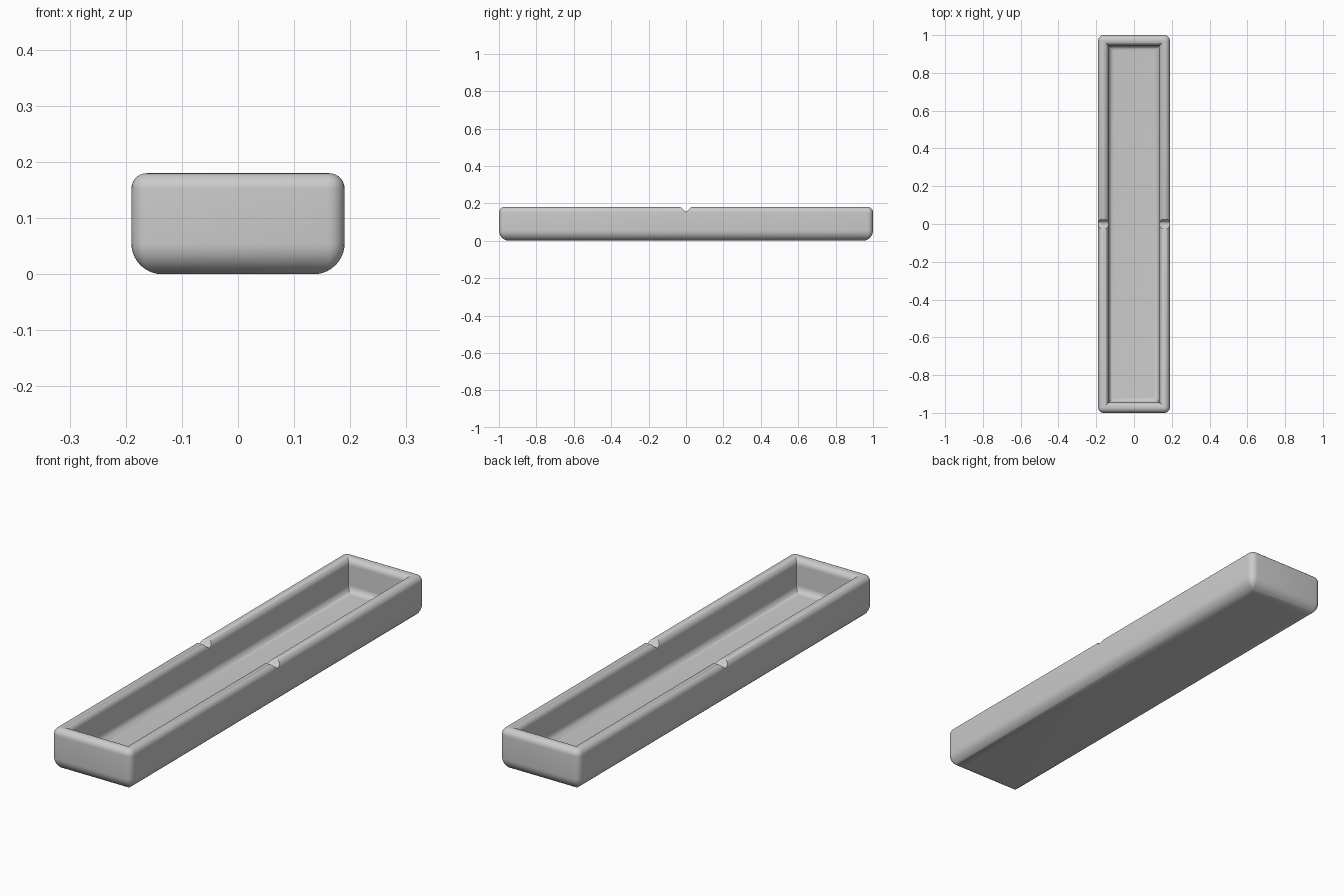
import bpy, bmesh, math

cube = bpy.data.objects.get("Cube")
if cube:
    bpy.data.objects.remove(cube, do_unlink=True)

HALF_X, HALF_Y, HEIGHT = 0.19, 1.0, 0.18
CORNER, WALL, FLOOR = 0.03, 0.055, 0.04
BASE_R, RIM_R, INNER_R = 0.055, WALL / 2, 0.028

grey = bpy.data.materials.new("light grey")
grey.use_nodes = True
grey.diffuse_color = (0.6, 0.6, 0.6, 1)
grey.node_tree.nodes["Principled BSDF"].inputs["Base Color"].default_value = (0.6, 0.6, 0.6, 1)


def arc(cx, cy, r, start, end, steps):
    """Points on a circular arc, angles in degrees."""
    angles = [math.radians(start + (end - start) * i / steps) for i in range(steps + 1)]
    return [(cx + r * math.cos(a), cy + r * math.sin(a)) for a in angles]


def add_object(name, bm):
    bmesh.ops.recalc_face_normals(bm, faces=bm.faces)
    mesh = bpy.data.meshes.new(name)
    bm.to_mesh(mesh)
    bm.free()
    mesh.materials.append(grey)
    obj = bpy.data.objects.new(name, mesh)
    bpy.context.collection.objects.link(obj)
    return obj


def ring(bm, inset, z):
    """Rounded rectangle offset inwards; corners become mitred past their radius."""
    r = max(CORNER - inset, 0)
    x, y = HALF_X - inset - r, HALF_Y - inset - r
    points = []
    for i, (sx, sy) in enumerate([(1, 1), (-1, 1), (-1, -1), (1, -1)]):
        points += arc(sx * x, sy * y, r, 90 * i, 90 * i + 90, 6)
    return [bm.verts.new((px, py, z)) for px, py in points]


# Wall section: underside, rounded base, rounded rim, inner wall, floor fillet
section = arc(BASE_R, BASE_R, BASE_R, 270, 180, 10)
section += arc(RIM_R, HEIGHT - RIM_R, RIM_R, 180, 0, 16)
section += arc(WALL + INNER_R, FLOOR + INNER_R, INNER_R, 180, 270, 8)

bm = bmesh.new()
rings = [ring(bm, inset, z) for inset, z in section]
for low, high in zip(rings, rings[1:]):
    for i in range(len(low)):
        j = (i + 1) % len(low)
        bm.faces.new((low[i], low[j], high[j], high[i]))
bm.faces.new(rings[0])
bm.faces.new(rings[-1])
bmesh.ops.remove_doubles(bm, verts=bm.verts, dist=0.0001)
tray = add_object("tray", bm)

# Notch across both long rims: round bottom with flared lips
half = arc(0, 0.177, 0.019, 270, 350, 7)
half += arc(0.033, 0.166, 0.014, 150, 90, 5) + [(0.033, 0.22)]
half = [half[0]] + sorted(half[1:], key=lambda p: p[1])
outline = half + [(-y, z) for y, z in reversed(half[1:])]
half = arc(0, 0.176, 0.018, 270, 330, 6) + arc(0.033, 0.167, 0.013, 150, 90, 5) + [(0.033, 0.22)]
half = [p for i, p in enumerate(half) if i == 0 or p[1] > half[i - 1][1]]
outline = half + [(-y, z) for y, z in reversed(half[1:])]
bm = bmesh.new()
face = bm.faces.new([bm.verts.new((-0.3, y, z)) for y, z in outline])
extruded = bmesh.ops.extrude_face_region(bm, geom=[face])["geom"]
bmesh.ops.translate(bm, vec=(0.6, 0, 0), verts=[v for v in extruded if isinstance(v, bmesh.types.BMVert)])
cutter = add_object("notch_cutter", bm)
cutter.hide_render = True

bpy.ops.object.select_all(action="DESELECT")
tray.select_set(True)
bpy.context.view_layer.objects.active = tray
cut = tray.modifiers.new("Notches", "BOOLEAN")
cut.operation = "DIFFERENCE"
cut.solver = "EXACT"
cut.object = cutter
bpy.ops.object.modifier_apply(modifier=cut.name)
bpy.data.objects.remove(cutter, do_unlink=True)
bpy.ops.object.shade_smooth_by_angle(angle=math.radians(35))
